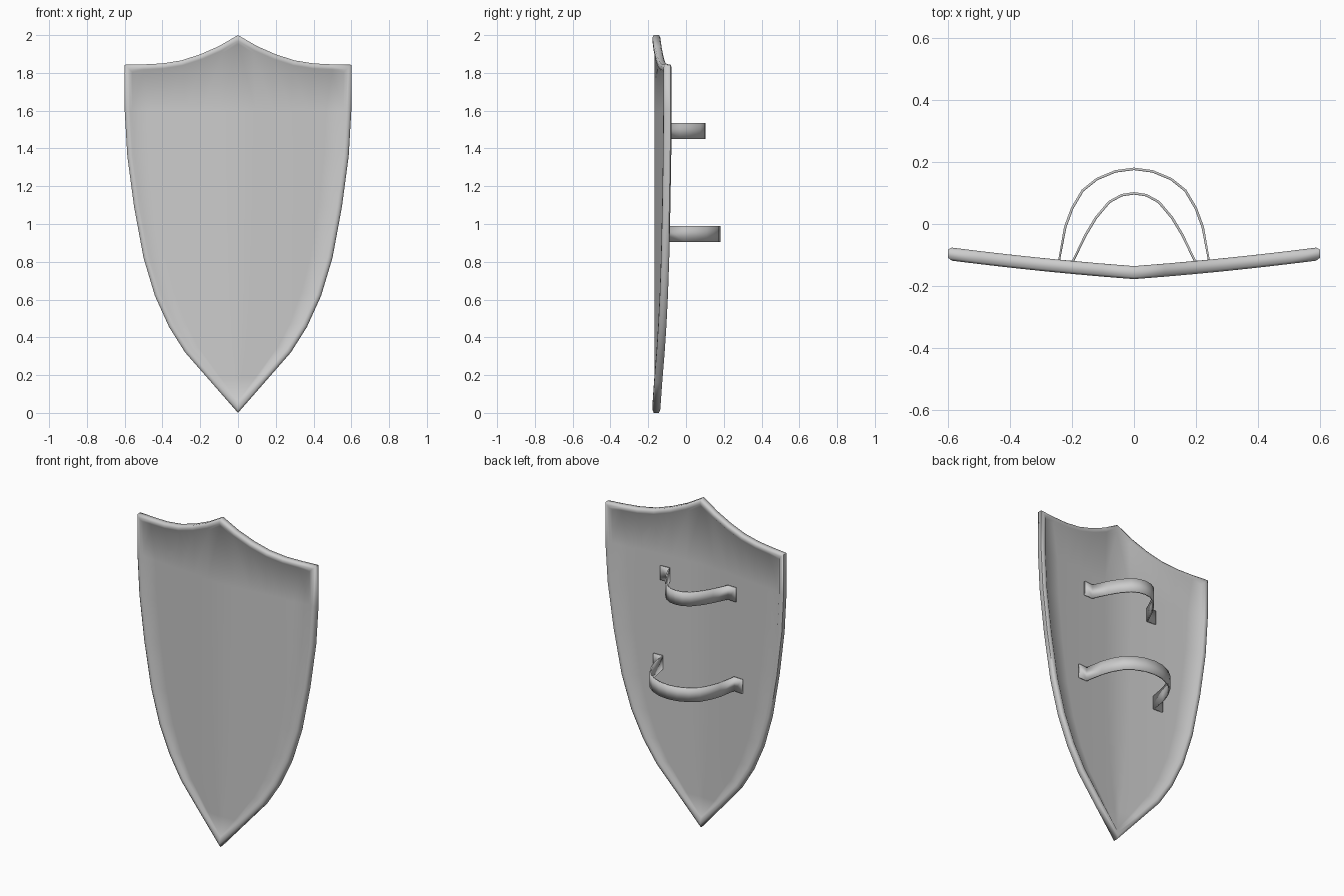
import bpy, bmesh, math
from mathutils import Vector

if "Cube" in bpy.data.objects:
    bpy.data.objects.remove(bpy.data.objects["Cube"])

# Right half of the shield outline (x, z): top curve, then side down to the tip
TOP = [(0, 2.0), (0.1, 1.942), (0.2, 1.898), (0.3, 1.866), (0.4, 1.850), (0.5, 1.845), (0.6, 1.843)]
SIDE = [(0.6, 1.6), (0.586, 1.36), (0.55, 1.09), (0.5, 0.82), (0.44, 0.62),
        (0.365, 0.455), (0.28, 0.32), (0.14, 0.16), (0, 0.0)]
OUTLINE = TOP + SIDE
# Rim cross-section: (inset from the edge, half thickness)
RIM = [(0, 0.014), (0.012, 0.021), (0.027, 0.021), (0.04, 0.011)]


def bend(x):
    return -0.157 + 0.075 * abs(x) + 0.045 * x * x


def inset(points, d):
    """Mitred inward offset of the mirrored outline's right half."""
    p = [Vector(q) for q in points]
    flip = lambda v: Vector((-v.x, v.y))
    p = [flip(p[1])] + p + [flip(p[-2])]
    out = []
    for a, b, c in zip(p, p[1:], p[2:]):
        e, f = (b - a).normalized(), (c - b).normalized()
        n1, n2 = Vector((e.y, -e.x)), Vector((f.y, -f.x))
        m = (n1 + n2) / (1 + n1.dot(n2))
        out.append(b + m * d)
    return out


def finish(name, bm, angle):
    bmesh.ops.recalc_face_normals(bm, faces=bm.faces)
    me = bpy.data.meshes.new(name)
    bm.to_mesh(me)
    bm.free()
    ob = bpy.data.objects.new(name, me)
    bpy.context.collection.objects.link(ob)
    mod = ob.modifiers.new("mirror", 'MIRROR')
    mod.use_clip = True
    mod.merge_threshold = 0.0005
    bpy.ops.object.select_all(action='DESELECT')
    bpy.context.view_layer.objects.active = ob
    ob.select_set(True)
    bpy.ops.object.shade_smooth_by_angle(angle=math.radians(angle))
    return ob


# Shield body: rolled rim with a recessed panel on both sides
bm = bmesh.new()
loops = {}
for s in (-1, 1):
    for k, (d, h) in enumerate(RIM):
        loops[s, k] = [bm.verts.new((0 if abs(q.x) < 1e-5 else q.x, bend(q.x) + s * h, q.y))
                       for q in inset(OUTLINE, d)]


def bridge(a, b):
    for i in range(len(a) - 1):
        bm.faces.new((a[i], a[i + 1], b[i + 1], b[i]))


bridge(loops[-1, 0], loops[1, 0])
nt = len(TOP)
for s in (-1, 1):
    for k in range(len(RIM) - 1):
        bridge(loops[s, k], loops[s, k + 1])
    inner = loops[s, len(RIM) - 1]
    prev = inner[:nt]
    for edge in inner[nt:-1]:
        row = []
        for i in range(nt - 1):
            x = edge.co.x * i / (nt - 1)
            row.append(bm.verts.new((x, bend(x) + s * RIM[-1][1], edge.co.z)))
        row.append(edge)
        bridge(prev, row)
        prev = row
    for i in range(nt - 1):
        bm.faces.new((prev[i], prev[i + 1], inner[-1]))
finish("shield_body", bm, 65)


# Arm straps: bent strips with flat feet on the back panel
def strap(name, path, z, width=0.085):
    bm = bmesh.new()
    lo = [bm.verts.new((x, y, z - width / 2)) for x, y in path]
    hi = [bm.verts.new((x, y, z + width / 2)) for x, y in path]
    for i in range(len(path) - 1):
        bm.faces.new((lo[i], lo[i + 1], hi[i + 1], hi[i]))
    ob = finish(name, bm, 40)
    mod = ob.modifiers.new("thickness", 'SOLIDIFY')
    mod.thickness = 0.008
    mod.offset = 0


strap("upper_strap", [(0, 0.099), (0.04, 0.093), (0.08, 0.071), (0.123, 0.02), (0.156, -0.035),
                      (0.198, -0.122), (0.255, -0.119)], 1.492)
strap("lower_strap", [(0, 0.178), (0.06, 0.170), (0.12, 0.145), (0.166, 0.108), (0.2, 0.05),
                      (0.222, -0.01), (0.242, -0.118), (0.3, -0.114)], 0.948)
